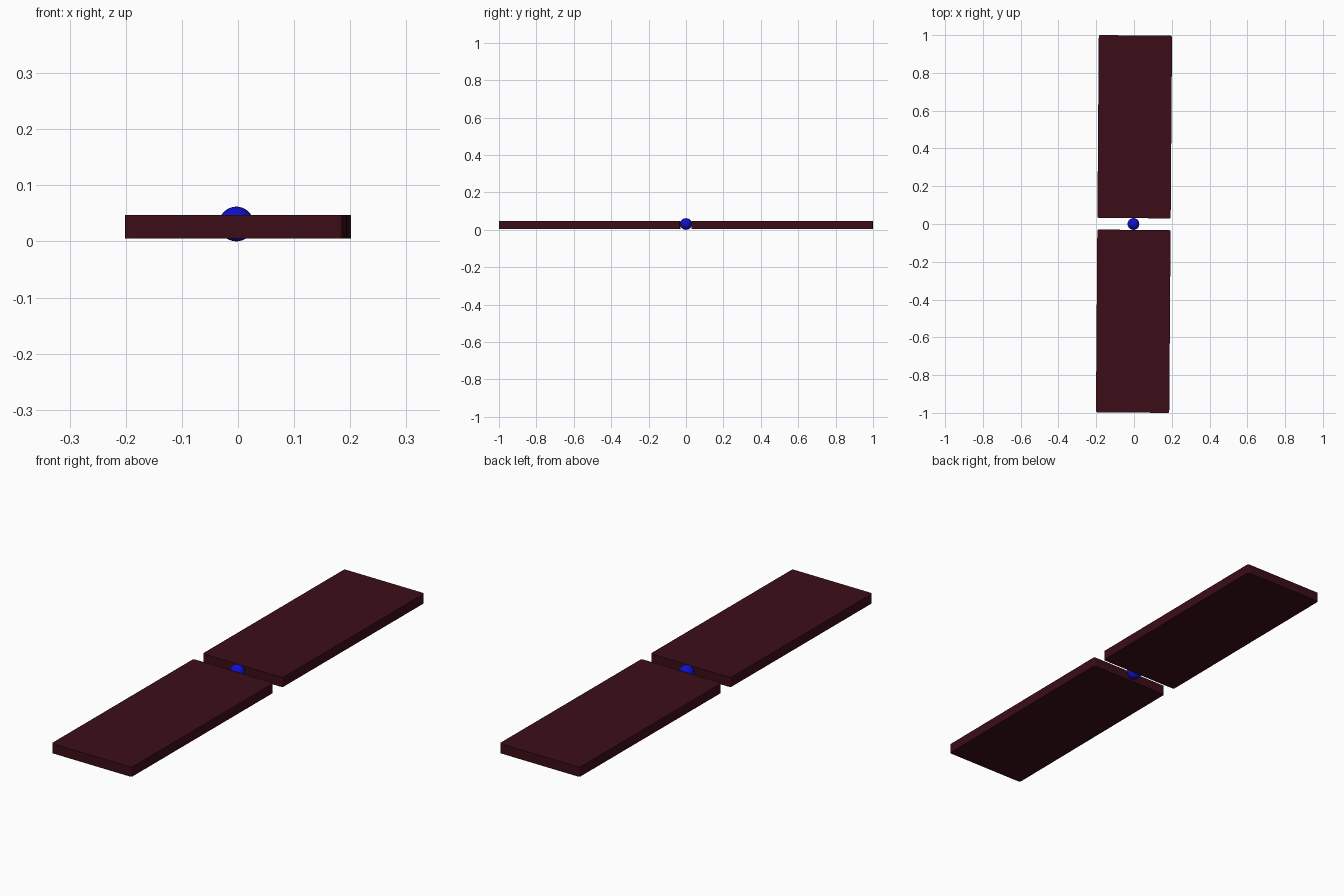
import bpy, bmesh
from mathutils import Matrix

if "Cube" in bpy.data.objects:
    bpy.data.objects.remove(bpy.data.objects["Cube"])

def material(name, rgb):
    m = bpy.data.materials.new(name)
    m.diffuse_color = (*rgb, 1)
    m.use_nodes = True
    m.node_tree.nodes["Principled BSDF"].inputs["Base Color"].default_value = m.diffuse_color
    return m

maroon = material("maroon", (0.045, 0.004, 0.009))
blue = material("blue", (0.005, 0.005, 0.6))

TILT = Matrix.Rotation(-0.0075, 4, 'Z')
Z0, Z1, HALF = 0.005, 0.047, 0.194
INNER, OUTER = 0.031, 0.9986

def slab(name, sign):
    """Thin board with rounded vertical corners, slightly turned about z."""
    bm = bmesh.new()
    bmesh.ops.create_cube(bm, size=1)
    bmesh.ops.scale(bm, vec=(2 * HALF, OUTER - INNER, Z1 - Z0), verts=bm.verts)
    bmesh.ops.translate(bm, vec=(0, sign * (INNER + OUTER) / 2, (Z0 + Z1) / 2), verts=bm.verts)
    corners = [e for e in bm.edges if abs(e.verts[0].co.z - e.verts[1].co.z) > 0.01]
    bmesh.ops.bevel(bm, geom=corners, offset=0.008, segments=4, profile=0.5, affect='EDGES')
    bm.transform(TILT)
    me = bpy.data.meshes.new(name)
    bm.to_mesh(me)
    bm.free()
    me.materials.append(maroon)
    bpy.context.collection.objects.link(bpy.data.objects.new(name, me))

# Two boards
slab("back_board", 1)
slab("front_board", -1)

# Ball in the gap
bpy.ops.mesh.primitive_uv_sphere_add(segments=32, ring_count=16, radius=0.031, location=(-0.003, 0, 0.031))
ball = bpy.context.object
ball.name = "ball"
ball.data.materials.append(blue)
bpy.ops.object.shade_smooth()
